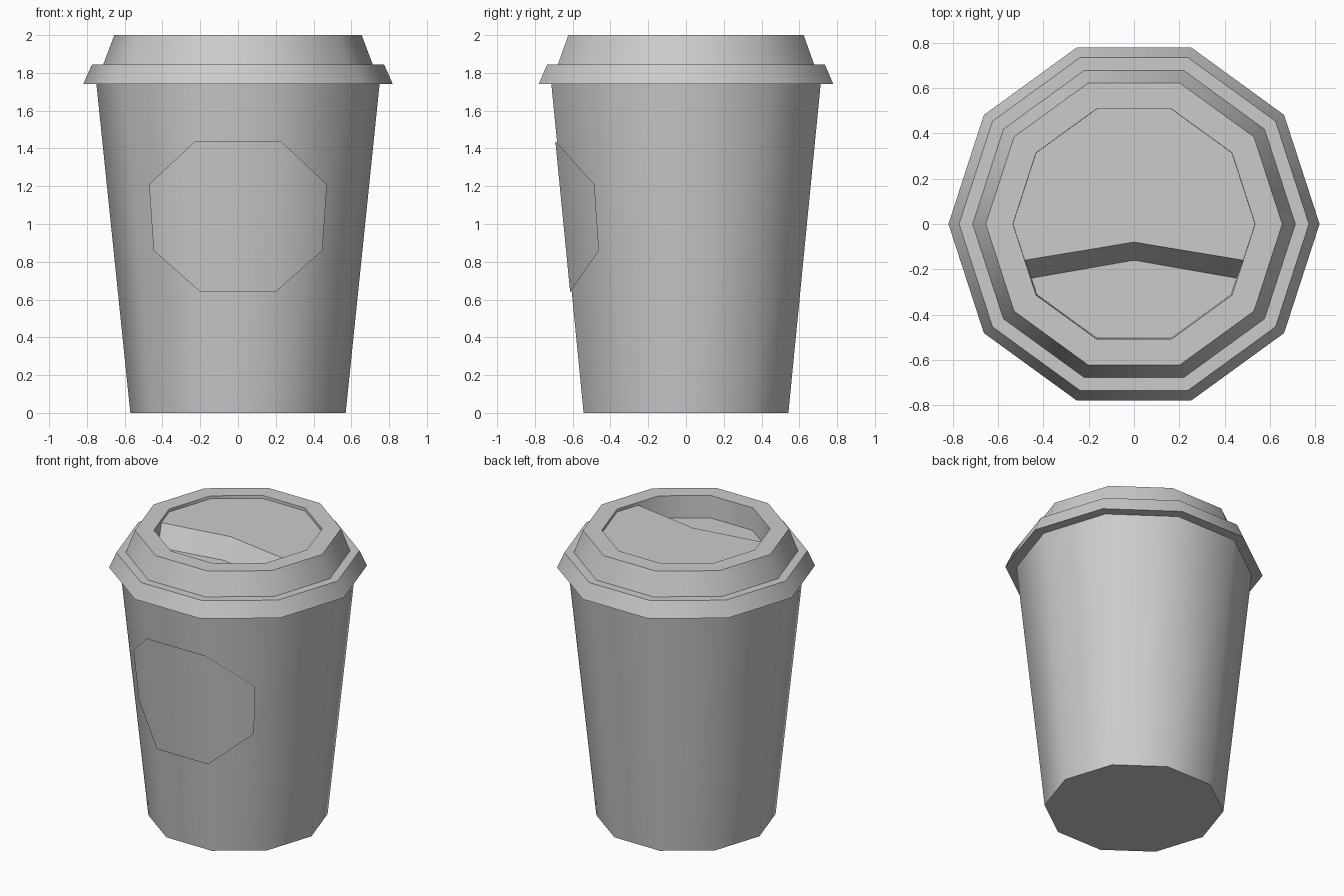
import bpy
import bmesh
from math import cos, sin, pi, radians

SIDES = 10
CUP_BASE, CUP_TOP, CUP_HEIGHT = 0.57, 0.75, 1.745

if "Cube" in bpy.data.objects:
    bpy.data.objects.remove(bpy.data.objects["Cube"], do_unlink=True)

grey = bpy.data.materials.new("light grey")
grey.use_nodes = True
grey.diffuse_color = (0.6, 0.6, 0.6, 1)
grey.node_tree.nodes["Principled BSDF"].inputs["Base Color"].default_value = (0.6, 0.6, 0.6, 1)


def finish(bm, name, recalc=True):
    """Turn a bmesh into a smooth object with sharp creases."""
    if recalc:
        bmesh.ops.recalc_face_normals(bm, faces=bm.faces)
    mesh = bpy.data.meshes.new(name)
    bm.to_mesh(mesh)
    bm.free()
    mesh.materials.append(grey)
    obj = bpy.data.objects.new(name, mesh)
    bpy.context.collection.objects.link(obj)
    bpy.ops.object.select_all(action="DESELECT")
    obj.select_set(True)
    bpy.context.view_layer.objects.active = obj
    bpy.ops.object.shade_smooth_by_angle(angle=radians(40))
    return obj


def corner(k, r):
    return r * cos(2 * pi * k / SIDES), r * sin(2 * pi * k / SIDES)


def lathe(name, profile, cap_start=False, cap_end=False):
    """Join ten-sided rings given as (radius, height)."""
    bm = bmesh.new()
    rings = [[bm.verts.new((*corner(k, r), z)) for k in range(SIDES)]
             for r, z in profile]
    for low, high in zip(rings, rings[1:]):
        for k in range(SIDES):
            n = (k + 1) % SIDES
            bm.faces.new((low[k], low[n], high[n], high[k]))
    if cap_start:
        bm.faces.new(rings[0][::-1])
    if cap_end:
        bm.faces.new(rings[-1])
    return finish(bm, name, recalc=False)


# Tapered cup with a flat base
lathe("cup", [(CUP_BASE, 0), (CUP_TOP, CUP_HEIGHT)], cap_start=True)

# Lid: flared skirt, ledge, raised rim and drinking recess
lathe("lid", [(0.745, 1.74), (0.82, 1.74), (0.773, 1.845), (0.713, 1.845),
              (0.655, 2.0), (0.535, 2.0), (0.53, 1.845)], cap_end=True)

# Raised back panel of the lid, with a V-shaped sloping step
PANEL_Z, FLOOR_Z = 1.98, 1.845
bm = bmesh.new()
top = [bm.verts.new((x, y, PANEL_Z)) for x, y in
       ((-0.483, -0.16), (0, -0.08), (0.483, -0.16))]
foot = [bm.verts.new((x, y, FLOOR_Z)) for x, y in
        ((-0.457, -0.24), (0, -0.16), (0.457, -0.24))]
back = [bm.verts.new((*corner(k, 0.535), PANEL_Z)) for k in range(SIDES // 2 + 1)]
bm.faces.new(top + back)
for i in range(2):
    bm.faces.new((foot[i], foot[i + 1], top[i + 1], top[i]))
finish(bm, "lid_panel", recalc=False)


# Eight-sided badge wrapped round the front three sides of the cup
def cup_point(z, side, across):
    """Point just off the cup: across runs from a front corner to the next."""
    r = CUP_BASE + (CUP_TOP - CUP_BASE) * z / CUP_HEIGHT + 0.009
    (ax, ay), (bx, by) = corner(2, r), corner(1, r)
    return side * (ax + (bx - ax) * across), -(ay + (by - ay) * across), z


bm = bmesh.new()
columns = [[bm.verts.new(cup_point(z, side, across)) for z in heights]
           for side, across, heights in ((-1, 0.72, (0.86, 1.21)),
                                         (-1, 0, (0.64, 1.44)),
                                         (1, 0, (0.64, 1.44)),
                                         (1, 0.72, (0.86, 1.21)))]
for a, b in zip(columns, columns[1:]):
    bm.faces.new((a[0], b[0], b[1], a[1]))
finish(bm, "front_badge", recalc=False)
